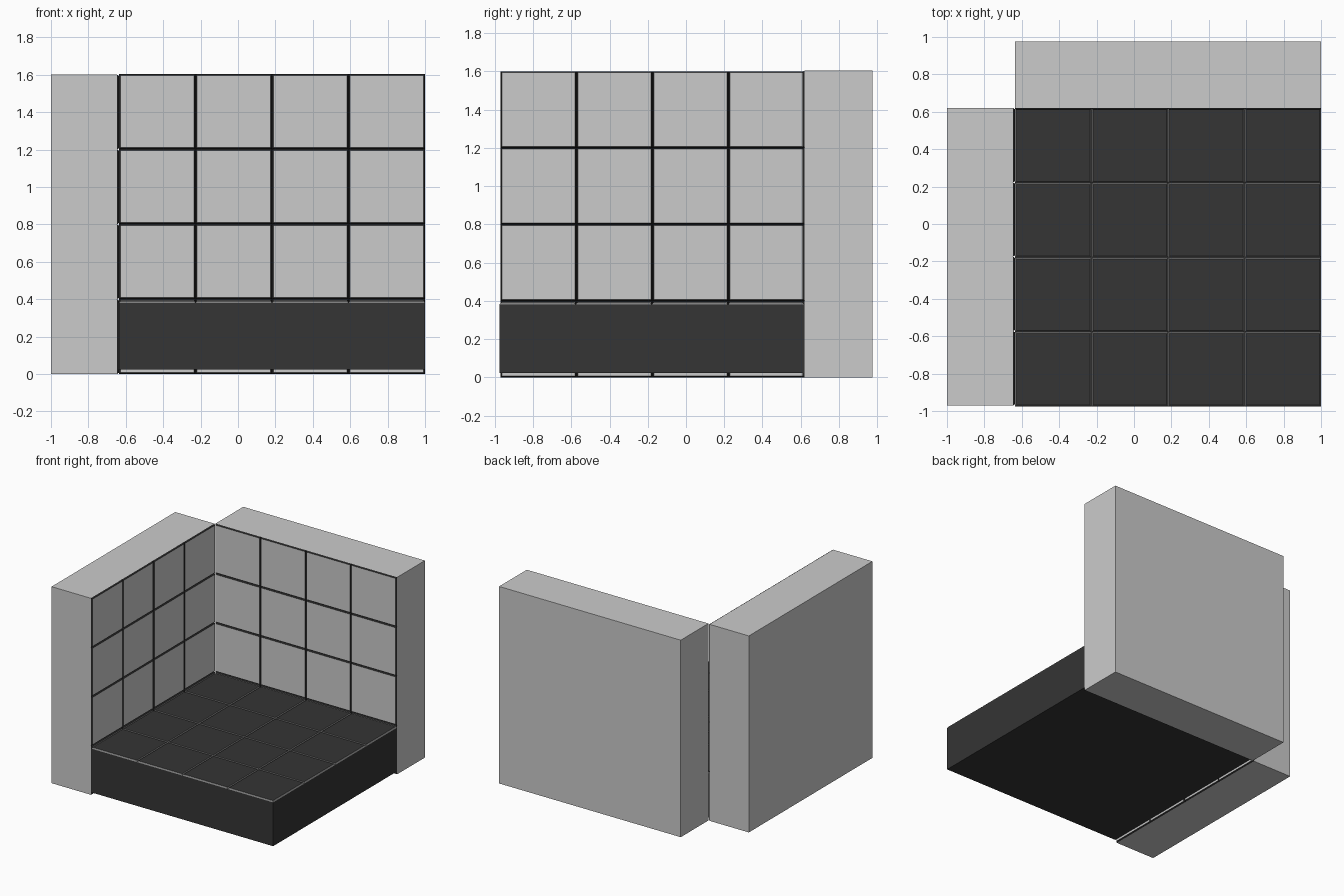
import bpy, bmesh
from math import radians
from mathutils import Matrix, Vector

if "Cube" in bpy.data.objects:
    bpy.data.objects.remove(bpy.data.objects["Cube"])


def material(name, v):
    m = bpy.data.materials.new(name)
    m.diffuse_color = (v, v, v, 1)
    m.use_nodes = True
    m.node_tree.nodes["Principled BSDF"].inputs["Base Color"].default_value = m.diffuse_color
    return m


light = material("light_tile", 0.8)
dark = material("dark_tile", 0.035)
dark_grout = material("dark_grout", 0.02)
light_grout = material("light_grout", 0.2)


def tiled_slab(name, lo, hi, rot, tile_mat, edge_mat, n=4, inset=0.01, depth=0.011):
    """Box whose local +z face is divided into n x n raised, chamfered tiles."""
    lo, hi = Vector(lo), Vector(hi)
    size = rot.inverted() @ (hi - lo)
    bm = bmesh.new()
    bmesh.ops.create_cube(bm, size=1)
    bmesh.ops.scale(bm, vec=[abs(s) for s in size], verts=bm.verts)
    # grid cuts
    for axis in range(2):
        for i in range(1, n):
            normal = Vector((0, 0, 0))
            normal[axis] = 1
            point = normal * abs(size[axis]) * (i / n - 0.5)
            bmesh.ops.bisect_plane(bm, geom=bm.verts[:] + bm.edges[:] + bm.faces[:],
                                   plane_co=point, plane_no=normal)
    bm.normal_update()
    # raised tiles with sloping edges
    tops = [f for f in bm.faces if f.normal.z > 0.9]
    rim = bmesh.ops.inset_individual(bm, faces=tops, thickness=inset, depth=depth)
    for f in rim["faces"]:
        f.material_index = 1
    # clean flat sides and back
    bmesh.ops.dissolve_limit(bm, angle_limit=0.01, verts=bm.verts[:],
                             edges=bm.edges[:], delimit={'MATERIAL'})
    bm.transform(rot.to_4x4())
    mesh = bpy.data.meshes.new(name)
    bm.to_mesh(mesh)
    bm.free()
    mesh.materials.append(tile_mat)
    mesh.materials.append(edge_mat)
    ob = bpy.data.objects.new(name, mesh)
    ob.location = (lo + hi) / 2
    bpy.context.collection.objects.link(ob)


# floor slab, tiles facing up
tiled_slab("floor", (-0.636, -0.976, 0.024), (1.0, 0.618, 0.38),
           Matrix.Identity(3), dark, light_grout)
# back wall, tiles facing front
tiled_slab("back_wall", (-0.636, 0.62, 0), (1.0, 0.976, 1.604),
           Matrix.Rotation(radians(90), 3, 'X'), light, dark_grout)
# left wall, tiles facing right
tiled_slab("left_wall", (-1.0, -0.97, 0), (-0.647, 0.62, 1.6),
           Matrix.Rotation(radians(90), 3, 'Y'), light, dark_grout)
